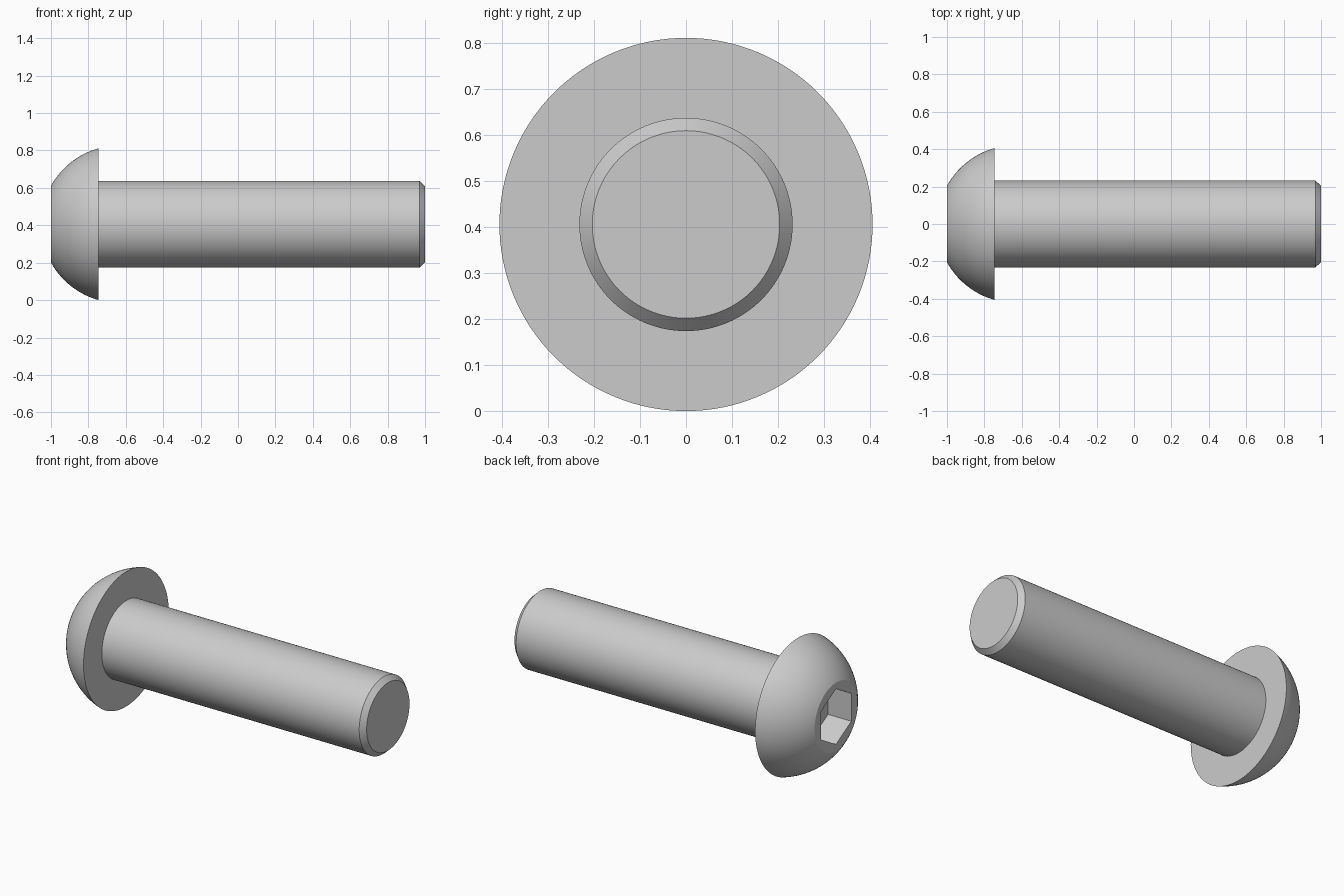
import bpy, bmesh
from math import sin, cos, pi, atan2, hypot, radians
from mathutils import Matrix, Vector

if "Cube" in bpy.data.objects:
    bpy.data.objects.remove(bpy.data.objects["Cube"])

SEGMENTS = 128
HEAD_R, FACE_R, SHANK_R, TIP_R = 0.406, 0.205, 0.232, 0.204
X_FACE, X_BASE, X_CHAMFER, X_TIP = -1.0, -0.745, 0.97, 1.0
AXIS_Z = HEAD_R


def make_object(name, bm):
    bmesh.ops.recalc_face_normals(bm, faces=bm.faces)
    mesh = bpy.data.meshes.new(name)
    bm.to_mesh(mesh)
    bm.free()
    obj = bpy.data.objects.new(name, mesh)
    bpy.context.collection.objects.link(obj)
    return obj


def lathe(name, profile):
    """Revolve (x, radius) points around the x direction, capping both ends."""
    bm = bmesh.new()
    rings = [[bm.verts.new((x, r * cos(2 * pi * i / SEGMENTS),
                            AXIS_Z + r * sin(2 * pi * i / SEGMENTS)))
              for i in range(SEGMENTS)] for x, r in profile]
    for a, b in zip(rings, rings[1:]):
        for i in range(SEGMENTS):
            j = (i + 1) % SEGMENTS
            bm.faces.new((a[i], a[j], b[j], b[i]))
    bm.faces.new(rings[0])
    bm.faces.new(rings[-1])
    return make_object(name, bm)


# Domed head: arc of a sphere centred on the screw axis
span = X_BASE - X_FACE
offset = (HEAD_R**2 - FACE_R**2 - span**2) / (2 * span)
radius = hypot(offset, HEAD_R)
a0 = atan2(FACE_R, offset + span)
a1 = atan2(HEAD_R, offset)
steps = 20
dome = []
for i in range(steps + 1):
    a = a0 + (a1 - a0) * i / steps
    dome.append((X_BASE + offset - radius * cos(a), radius * sin(a)))

# Head, shank and chamfered tip as one turned body
screw = lathe("button_head_screw", dome + [
    (X_BASE, SHANK_R), (X_CHAMFER, SHANK_R), (X_TIP, TIP_R)])

# Hexagonal drive socket, corners pointing up and down
depth, margin, hex_r = 0.155, 0.1, 0.167
bm = bmesh.new()
bmesh.ops.create_cone(bm, cap_ends=True, segments=6, radius1=hex_r,
                      radius2=hex_r, depth=depth + margin)
# put one corner on local x, then turn local z to x and local x to z
corner = bm.verts[:][0].co
bmesh.ops.rotate(bm, verts=bm.verts, cent=(0, 0, 0),
                 matrix=Matrix.Rotation(-atan2(corner.y, corner.x), 3, 'Z'))
bmesh.ops.rotate(bm, verts=bm.verts, cent=(0, 0, 0),
                 matrix=Matrix.Rotation(radians(90), 3, 'Y'))
bmesh.ops.translate(bm, verts=bm.verts,
                    vec=Vector((X_FACE + (depth - margin) / 2, 0, AXIS_Z)))
cutter = make_object("socket_cutter", bm)
cutter.hide_render = True

bpy.context.view_layer.objects.active = screw
screw.select_set(True)
cut = screw.modifiers.new("socket", 'BOOLEAN')
cut.operation = 'DIFFERENCE'
cut.solver = 'EXACT'
cut.object = cutter
bpy.ops.object.modifier_apply(modifier=cut.name)
bpy.data.objects.remove(cutter)

bpy.ops.object.shade_smooth_by_angle(angle=radians(25))
